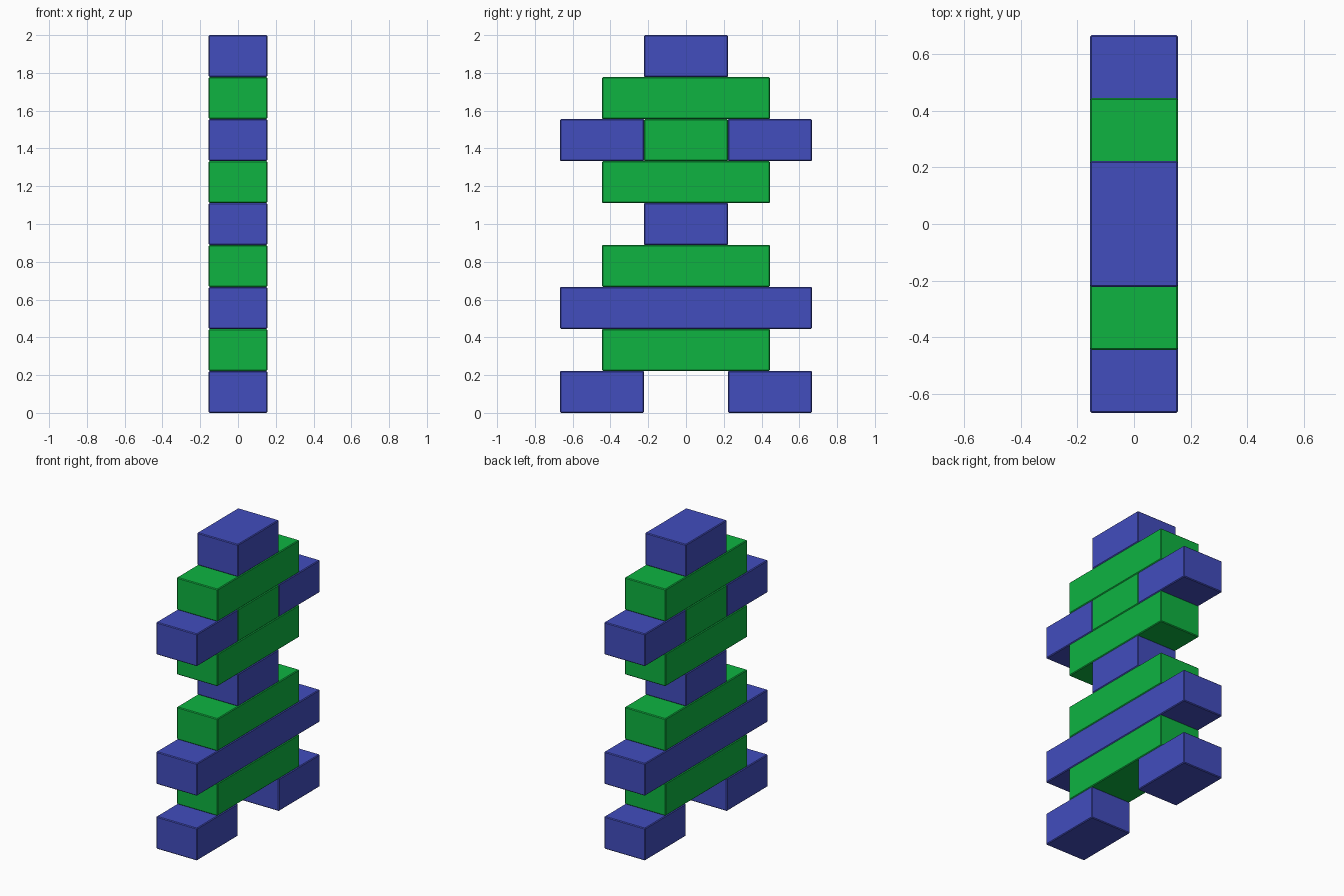
import bpy

if "Cube" in bpy.data.objects:
    bpy.data.objects.remove(bpy.data.objects["Cube"])

UNIT = 2 / 9      # height of one layer
DEPTH = 0.31      # thickness along x
BEVEL = 0.005


def material(name, color):
    mat = bpy.data.materials.new(name)
    mat.diffuse_color = color
    mat.use_nodes = True
    mat.node_tree.nodes["Principled BSDF"].inputs["Base Color"].default_value = mat.diffuse_color
    return mat


BLUE = material("blue", (0.054, 0.074, 0.515, 1))
GREEN = material("green", (0.0044, 0.456, 0.053, 1))


def block(name, layer, y, length, mat):
    """Block centred at y (in units), resting on the given layer."""
    bpy.ops.mesh.primitive_cube_add(size=1, location=(0, y * UNIT, (layer + 0.5) * UNIT))
    ob = bpy.context.object
    ob.name = name
    ob.scale = (DEPTH, length * UNIT, UNIT)
    bpy.ops.object.transform_apply(location=False, rotation=False, scale=True)
    ob.data.materials.append(mat)
    mod = ob.modifiers.new("edge_bevel", 'BEVEL')
    mod.width = BEVEL
    mod.segments = 1


# Paired feet and arms
for side, y in (("left", -2), ("right", 2)):
    block("foot_" + side, 0, y, 2, BLUE)
    block("arm_" + side, 6, y, 2, BLUE)

# Centre stack, bottom to top
block("hip_beam", 1, 0, 4, GREEN)
block("wide_beam", 2, 0, 6, BLUE)
block("belly_beam", 3, 0, 4, GREEN)
block("waist_block", 4, 0, 2, BLUE)
block("chest_beam", 5, 0, 4, GREEN)
block("chest_core", 6, 0, 2, GREEN)
block("shoulder_beam", 7, 0, 4, GREEN)
block("top_block", 8, 0, 2, BLUE)
